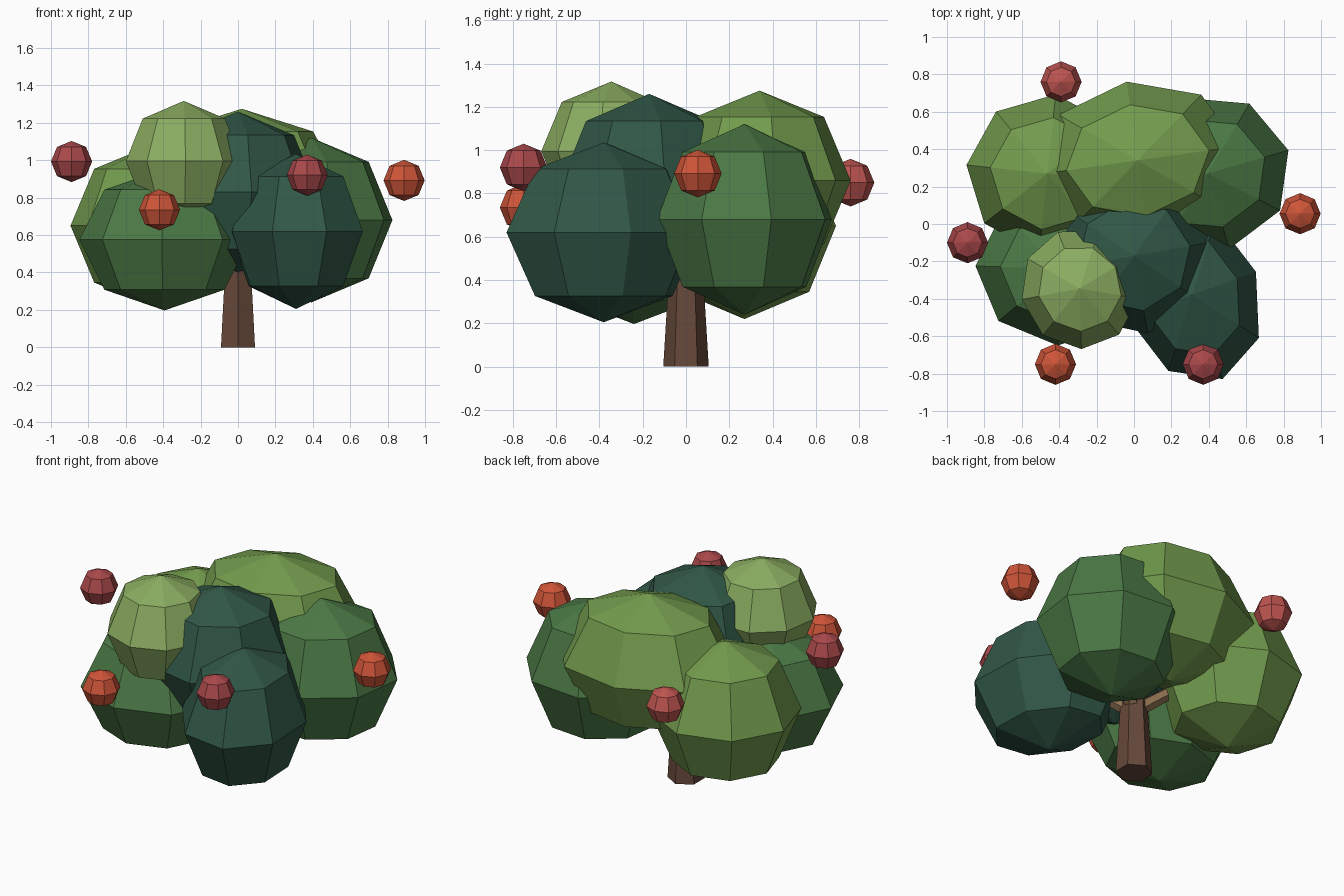
import bpy, math
from mathutils import Vector

if "Cube" in bpy.data.objects:
    bpy.data.objects.remove(bpy.data.objects["Cube"])


def paint(ob, name, rgb):
    mat = bpy.data.materials.get(name) or bpy.data.materials.new(name)
    mat.diffuse_color = (*rgb, 1)
    mat.use_nodes = True
    mat.node_tree.nodes["Principled BSDF"].inputs["Base Color"].default_value = mat.diffuse_color
    ob.data.materials.append(mat)


def ball(name, loc, scale, turn, segs, mat, rgb):
    bpy.ops.mesh.primitive_uv_sphere_add(segments=segs, ring_count=4, radius=1, location=loc,
                                         rotation=(0, 0, math.radians(turn)))
    ob = bpy.context.object
    ob.name = name
    ob.scale = scale
    paint(ob, mat, rgb)


def limb(name, a, b, r1, r2, mat, rgb):
    a, b = Vector(a), Vector(b)
    d = b - a
    bpy.ops.mesh.primitive_cone_add(vertices=6, radius1=r1, radius2=r2, depth=d.length,
                                    location=(a + b) / 2)
    ob = bpy.context.object
    ob.name = name
    if d.x or d.y:
        ob.rotation_euler = d.to_track_quat('Z', 'Y').to_euler()
    paint(ob, mat, rgb)


# Trunk and forked branches
limb("trunk", (0, 0, 0), (0, 0, 0.58), 0.105, 0.07, "bark", (0.13, 0.065, 0.042))
for i, end in enumerate([(0.27, -0.3, 0.66), (-0.35, 0.22, 0.68), (-0.3, -0.18, 0.64), (0.32, 0.2, 0.68)]):
    limb(f"branch_{i + 1}", (0, 0, 0.40), end, 0.045, 0.03, "branch_wood", (0.26, 0.16, 0.08))

# Foliage clumps
DARK = ("dark_leaf", (0.03, 0.095, 0.062))
MID = ("mid_leaf", (0.07, 0.19, 0.06))
LIME = ("lime_leaf", (0.17, 0.33, 0.075))
PALE = ("pale_leaf", (0.26, 0.42, 0.12))
clumps = [
    ("foliage_front_right", (0.31, -0.38, 0.62), (0.364, 0.478, 0.415), 20, 8, DARK),
    ("foliage_centre", (0.0, -0.17, 0.83), (0.43, 0.42, 0.43), 10, 8, DARK),
    ("foliage_back_right", (0.393, 0.27, 0.68), (0.45, 0.42, 0.44), 16, 8, MID),
    ("foliage_front_left", (-0.393, -0.24, 0.575), (0.455, 0.41, 0.378), -2, 8, MID),
    ("foliage_back_left", (-0.463, 0.27, 0.65), (0.435, 0.425, 0.43), -6, 8, LIME),
    ("foliage_back_top", (0.02, 0.34, 0.86), (0.545, 0.425, 0.415), 8, 8, LIME),
    ("foliage_front_top", (-0.29, -0.345, 0.995), (0.315, 0.325, 0.322), 21, 9, PALE),
]
for name, loc, scale, turn, segs, leaf in clumps:
    ball(name, loc, scale, turn, segs, *leaf)

# Round fruit
ORANGE = ("orange_fruit", (0.62, 0.09, 0.04))
RED = ("red_fruit", (0.40, 0.065, 0.07))
PINK = ("pink_fruit", (0.52, 0.09, 0.08))
fruit = [((0.888, 0.055, 0.892), ORANGE), ((-0.89, -0.10, 0.993), RED), ((0.37, -0.75, 0.92), RED),
         ((-0.42, -0.75, 0.735), ORANGE), ((-0.39, 0.76, 0.85), PINK)]
for i, (loc, col) in enumerate(fruit):
    ball(f"fruit_{i + 1}", loc, (0.11, 0.11, 0.11), 0, 8, *col)
